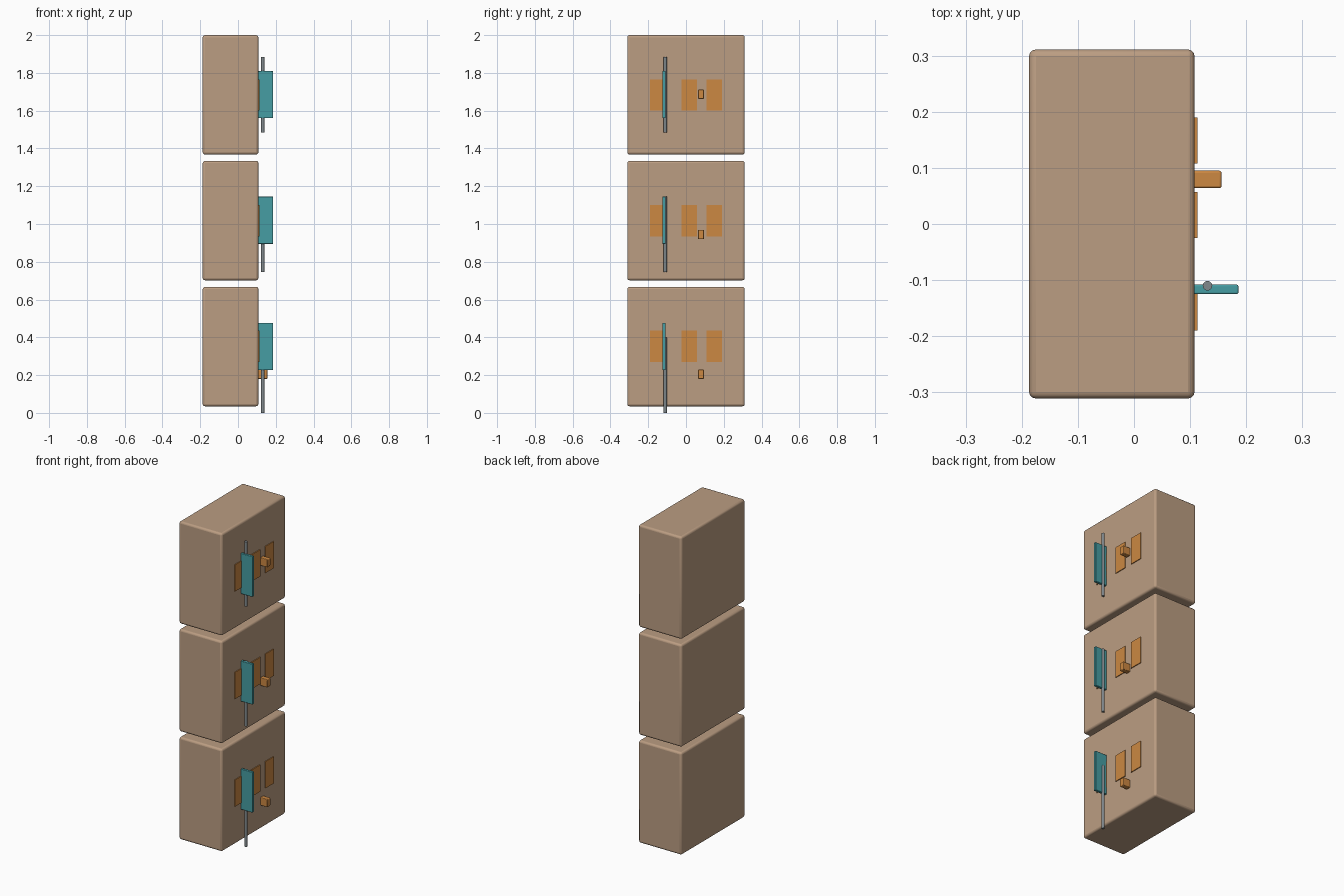
import bpy

if "Cube" in bpy.data.objects:
    bpy.data.objects.remove(bpy.data.objects["Cube"])


def material(name, srgb):
    m = bpy.data.materials.new(name)
    lin = [((c / 255 + 0.055) / 1.055) ** 2.4 for c in srgb]
    m.diffuse_color = (*lin, 1)
    m.use_nodes = True
    m.node_tree.nodes["Principled BSDF"].inputs["Base Color"].default_value = m.diffuse_color
    return m


TAN = material("tan", (187, 157, 130))
ORANGE = material("orange", (204, 136, 66))
TEAL = material("teal", (70, 157, 163))
GREY = material("grey", (128, 136, 140))


def box(name, x, y, z, mat, bevel=0.0):
    """Box from (min, max) ranges, with optional rounded edges."""
    bpy.ops.mesh.primitive_cube_add(size=1)
    o = bpy.context.object
    o.name = name
    o.location = [(a + b) / 2 for a, b in (x, y, z)]
    o.scale = [b - a for a, b in (x, y, z)]
    bpy.ops.object.transform_apply(location=False, rotation=False, scale=True)
    o.data.materials.append(mat)
    if bevel:
        m = o.modifiers.new("bevel", 'BEVEL')
        m.width = bevel
        m.segments = 3
        bpy.ops.object.shade_smooth_by_angle()
    return o


def rod(name, x, y, z, radius, mat):
    bpy.ops.mesh.primitive_cylinder_add(
        vertices=24, radius=radius, depth=z[1] - z[0],
        location=(x, y, (z[0] + z[1]) / 2))
    o = bpy.context.object
    o.name = name
    o.data.materials.append(mat)
    bpy.ops.object.shade_smooth_by_angle()


FACE = 0.108  # x of the side that carries the fittings

# each level: base z, then bottom z of window, knob, fin and rod
levels = {
    "lower": (0.035, 0.27, 0.18, 0.227, 0.0),
    "middle": (0.702, 0.935, 0.92, 0.895, 0.745),
    "upper": (1.368, 1.60, 1.662, 1.56, 1.485),
}

for level, (base, win, knob, fin, bar) in levels.items():
    # main block
    box(f"{level}_block", (-0.187, FACE), (-0.311, 0.311),
        (base, base + 0.632), TAN, 0.012)
    # three thin window plates
    for i, y in enumerate((-0.149, 0.016, 0.149)):
        box(f"{level}_window_{i + 1}", (FACE - 0.004, FACE + 0.005),
            (y - 0.041, y + 0.041), (win, win + 0.165), ORANGE)
    # small knob
    box(f"{level}_knob", (FACE - 0.01, 0.156), (0.064, 0.095),
        (knob, knob + 0.049), ORANGE, 0.004)
    # upright fin and the rod running along it
    box(f"{level}_fin", (FACE - 0.005, 0.186), (-0.125, -0.108),
        (fin, fin + 0.25), TEAL, 0.003)
    rod(f"{level}_rod", 0.131, -0.11, (bar, bar + 0.4), 0.0085, GREY)
